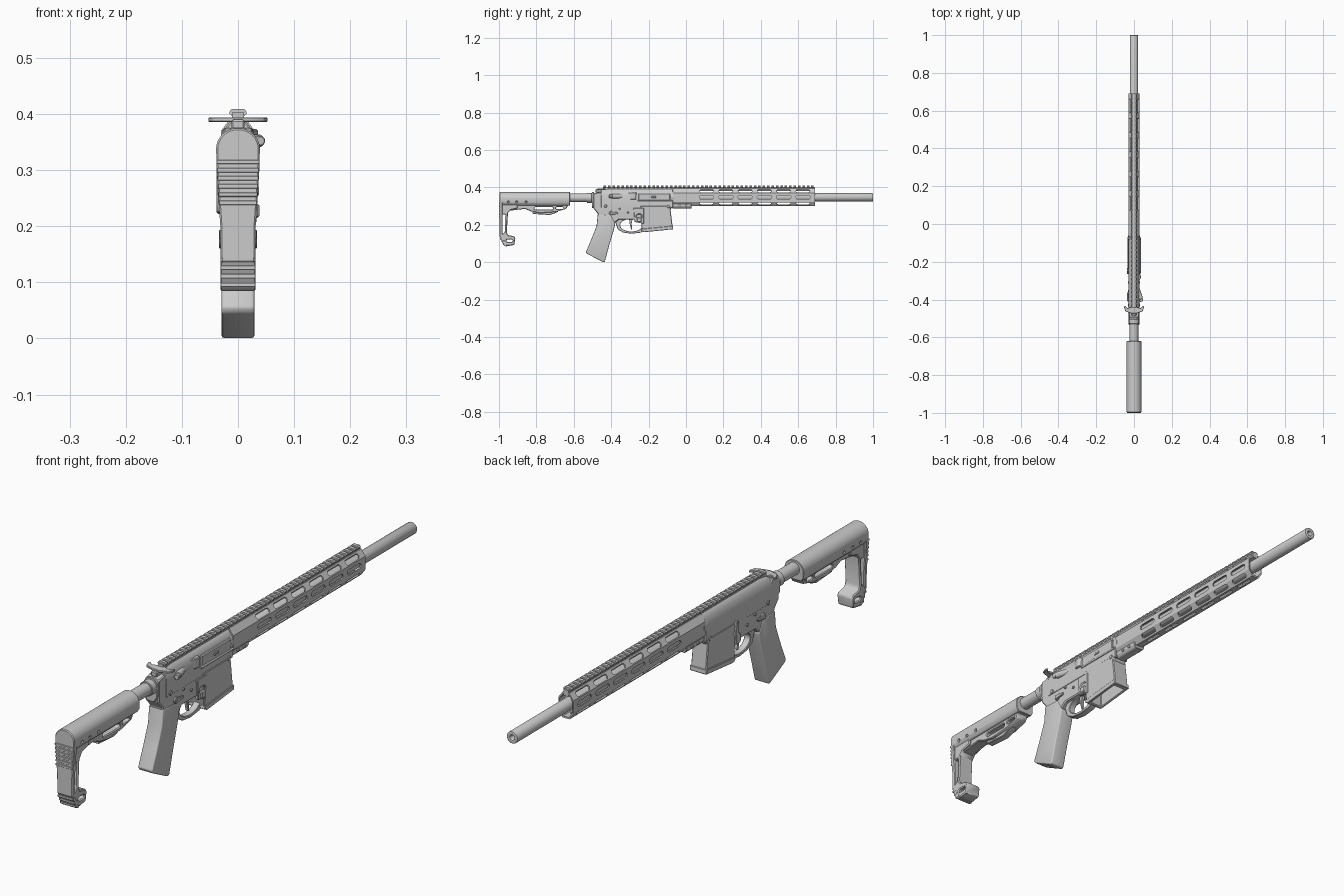
import bpy, bmesh, math
from mathutils import Matrix, Vector

if "Cube" in bpy.data.objects:
    bpy.data.objects.remove(bpy.data.objects["Cube"])

AX = {'x': lambda a, b, t: (t, a, b), 'y': lambda a, b, t: (a, t, b), 'z': lambda a, b, t: (a, b, t)}

def prism_into(bm, pts, axis, lo, hi, mat=Matrix()):
    f = AX[axis]
    A = [bm.verts.new(mat @ Vector(f(p[0], p[1], lo))) for p in pts]
    B = [bm.verts.new(mat @ Vector(f(p[0], p[1], hi))) for p in pts]
    bm.faces.new(A)
    bm.faces.new(B)
    n = len(pts)
    for i in range(n):
        bm.faces.new((A[i], A[(i + 1) % n], B[(i + 1) % n], B[i]))

def make(name, parts, bevel=0.0, cut=None, seg=1):
    """parts / cut: lists of (points, axis, lo, hi[, matrix]); cuts are applied, then a bevel."""
    def obj(nm, ps):
        bm = bmesh.new()
        for p in ps:
            prism_into(bm, *p)
        bmesh.ops.recalc_face_normals(bm, faces=bm.faces)
        me = bpy.data.meshes.new(nm)
        bm.to_mesh(me)
        bm.free()
        o = bpy.data.objects.new(nm, me)
        bpy.context.collection.objects.link(o)
        return o
    o = obj(name, parts)
    cutters = []
    for group in cut or []:
        c = obj('cutter', group)
        c.hide_render = True
        cutters.append(c)
        m = o.modifiers.new('cut', 'BOOLEAN')
        m.operation, m.solver, m.object = 'DIFFERENCE', 'EXACT', c
    if bevel:
        m = o.modifiers.new('bevel', 'BEVEL')
        m.width, m.segments, m.limit_method, m.angle_limit = bevel, seg, 'ANGLE', math.radians(35)
    me = bpy.data.meshes.new_from_object(o.evaluated_get(bpy.context.evaluated_depsgraph_get()))
    o.modifiers.clear()
    o.data = me
    me.name = name
    for c in cutters:
        bpy.data.objects.remove(c)
    me.polygons.foreach_set('use_smooth', [True] * len(me.polygons))
    me.set_sharp_from_angle(angle=math.radians(32))
    return o

def mirror(pts):
    return pts + [(-x, z) for x, z in reversed(pts)]

def circ(a, b, r, r2=None, n=32):
    r2 = r2 or r
    return [(a + r * math.cos(2 * math.pi * i / n), b + r2 * math.sin(2 * math.pi * i / n)) for i in range(n)]

def rect(a0, a1, b0, b1):
    return [(a0, b0), (a1, b0), (a1, b1), (a0, b1)]

def stadium(a, b, length, h, n=6):
    out = []
    for s, start in ((1, -90), (-1, 90)):
        for i in range(n + 1):
            t = math.radians(start + 180 * i / n)
            out.append((a + s * (length / 2 - h) + h * math.cos(t), b + h * math.sin(t)))
    return out

ZC = 0.347

# barrel with bored muzzle
make('barrel', [(circ(0, ZC, .022), 'y', -.1, 1.0)], .003, [[(circ(0, ZC, .009), 'y', .9, 1.1)]], 2)

# slotted octagonal handguard
outer = mirror([(.013, .393), (.03, .37), (.03, .322), (.014, .299)])
inner = [(x * .85, ZC + (z - ZC) * .87) for x, z in outer]
slots = []
for ang, h, r0, L in ((0, .010, .02, .078), (57, .009, .030, .075), (-57, .008, .030, .075), (-90, .005, .032, .07)):
    for a in {ang, 180 - ang}:
        M = Matrix.Translation((0, 0, ZC)) @ Matrix.Rotation(math.radians(-a), 4, 'Y')
        slots += [(stadium(.11 + .103 * i, 0, L, h), 'x', r0, .07, M) for i in range(6)]
make('handguard', [(outer, 'y', -.07, .69)], 0, [[(inner, 'y', -.2, .8)], slots])
make('handguard_clamp', [(mirror([(.022, .315), (.024, .30), (.016, .288)]), 'y', -.075, .03)], .002)
for i, y in enumerate((-.035, .0)):
    make('clamp_screw_%d' % i, [(circ(y, .303, .006, n=16), 'x', -.027, .027)], .001)

# top rail: base plus repeated teeth
tooth = mirror([(.011, .409), (.0155, .404), (.0155, .401), (.010, .395)])
make('rail_base', [(rect(-.0105, .0105, .38, .4025), 'y', -.445, .69)])
make('rail_teeth', [(tooth, 'y', -.44 + .0236 * i, -.4265 + .0236 * i) for i in range(48)])

# upper receiver with ejection port details
up = mirror([(.011, .392), (.022, .376), (.029, .355), (.029, .29)])
make('upper_receiver', [(up, 'y', -.455, -.07)], .003)
make('receiver_ring', [(circ(0, ZC, .031, .036), 'y', -.085, -.06)], .002)
make('port_cover', [(rect(-.255, -.085, .328, .368), 'x', .02, .033)], .003)
make('port_hinge', [(circ(.032, .327, .004, n=12), 'y', -.26, -.075)])
make('port_latch', [(rect(-.185, -.16, .343, .353), 'x', .03, .036)], .002)
make('shell_deflector', [([(.02, -.262), (.036, -.27), (.036, -.285), (.02, -.32)], 'z', .335, .373)], .003)
M = Matrix.Translation((.027, -.37, .352)) @ Matrix.Rotation(math.radians(18), 4, 'Z')
make('assist_housing', [(circ(0, 0, .012, n=20), 'y', -.03, .06, M)], .002)
make('assist_button', [(circ(0, 0, .009, n=20), 'y', -.043, -.028, M)], .002)

# charging handle with swept wings
wing = [(.010, -.40), (.014, -.440), (.035, -.446), (.050, -.432), (.053, -.440), (.046, -.462), (.012, -.474)]
make('charging_handle', [(mirror(wing), 'z', .386, .394)], .0015)
make('charging_handle_stem', [(rect(-.012, .012, .372, .39), 'y', -.485, -.42)], .003)

# lower receiver and hollow flared magazine well
low = [(-.495, .368), (-.455, .376), (-.435, .335), (-.25, .33), (-.24, .312), (-.075, .312), (-.08, .28),
       (-.2, .228), (-.36, .228), (-.385, .205), (-.47, .212), (-.472, .26), (-.495, .287)]
make('lower_receiver', [(low, 'x', -.0275, .0275)], .004)
well = [(-.245, .30), (-.085, .30), (-.07, .178), (-.225, .162), (-.236, .17)]
cavity = [(-.215, .265), (-.098, .265), (-.08, .14), (-.216, .14)]
make('magazine_well', [(well, 'x', -.031, .031)], .003, [[(cavity, 'x', -.024, .024)]])
lip = [(-.236, .178), (-.0695, .194), (-.068, .176), (-.225, .160), (-.238, .168)]
make('magazine_well_lip', [(lip, 'x', -.034, .034)], .002, [[(cavity, 'x', -.024, .024)]])

# trigger and guard
guard = [(-.385, .235), (-.365, .175), (-.335, .158), (-.29, .152), (-.24, .158), (-.222, .17), (-.222, .235)]
make('trigger_guard', [(guard, 'x', -.013, .013)], .002, [[(circ(-.292, .198, .06, .034), 'x', -.1, .1)]])
make('trigger', [([(-.305, .235), (-.285, .235), (-.291, .205), (-.287, .175), (-.293, .174), (-.301, .205)],
                  'x', -.006, .006)], .0015)

# grip
grip = [(-.472, .255), (-.40, .25), (-.378, .205), (-.388, .165), (-.412, .085), (-.434, .003),
        (-.442, 0), (-.53, .045), (-.535, .055), (-.505, .125), (-.478, .195)]
make('grip', [(grip, 'x', -.029, .029)], .010, None, 3)

# pins and controls, both sides
for nm, y, z, r in (('rear_pin', -.43, .30, .008), ('front_pin', -.095, .298, .008),
                    ('trigger_pin', -.31, .265, .005), ('hammer_pin', -.355, .285, .005)):
    make(nm, [(circ(y, z, r, n=16), 'x', -.033, .033)], .0015)
make('selector_hub', [(circ(-.40, .262, .011, n=20), 'x', -.034, .034)], .002)
for s in (-1, 1):
    lever = [(-.405, .254), (-.365, .257), (-.362, .266), (-.405, .271)]
    make('selector_lever_' + ('left' if s < 0 else 'right'), [(lever, 'x', .030 * s, .037 * s)], .0015)
fence = [(-.28, .29), (-.225, .29), (-.225, .205), (-.275, .215)]
make('release_fence', [(fence, 'x', .02, .033)], .002, [[(stadium(-.25, .245, .034, .012), 'x', .029, .05)]])
make('magazine_release', [(rect(-.262, -.238, .215, .24), 'x', .02, .038)], .003)
bolt = [(-.262, .225), (-.236, .222), (-.232, .265), (-.24, .305), (-.25, .305), (-.252, .262), (-.265, .25)]
make('bolt_catch', [(bolt, 'x', -.038, -.02)], .002)

# buffer tube, nut and end plate
make('buffer_tube', [(circ(0, .344, .0225), 'y', -.97, -.47)])
make('buffer_nut', [(circ(0, .344, .027, n=24), 'y', -.53, -.503)], .002)
make('end_plate', [(mirror([(.012, .376), (.026, .36), (.026, .31), (.014, .29)]), 'y', -.503, -.493)], .001)

# stock body: domed sleeve around the tube, with lower keel
dome = [(.039 * math.cos(t), .338 + .037 * math.sin(t)) for t in [math.pi / 2 * (1 - i / 8) for i in range(1, 9)]]
sleeve = mirror(dome + [(.038, .318), (.030, .304)])
make('stock_sleeve', [(sleeve, 'y', -.985, -.62)], .002,
     [[(circ(y, .322, .005, n=12), 'x', s * .034, s * .06) for y in (-.95, -.905, -.855) for s in (-1, 1)]])
keel = [(-.985, .32), (-.645, .32), (-.63, .305), (-.64, .285), (-.70, .268), (-.78, .262), (-.83, .272),
        (-.86, .285), (-.985, .27)]
make('stock_keel', [(keel, 'x', -.023, .023)], .003,
     [[(stadium(-.76, .288, .1, .007), 'x', -.1, .1), (stadium(-.675, .29, .04, .006), 'x', -.1, .1)]])
make('stock_lever', [([(-.82, .27), (-.68, .272), (-.70, .262), (-.73, .252), (-.82, .258)], 'x', -.014, .014)], .002)
make('stock_lever_pin', [(circ(-.655, .298, .006, n=16), 'x', -.026, .026)], .001)

# butt strut with openings, pad and grip ridges
strut = [(-.992, .32), (-.90, .32), (-.90, .288), (-.94, .278), (-.952, .262), (-.958, .16), (-.952, .145),
         (-.918, .138), (-.912, .128), (-.918, .092), (-.955, .086), (-.972, .10), (-.992, .135)]
make('butt_strut', [(strut, 'x', -.031, .031)], .004,
     [[([(-.982, .255), (-.966, .255), (-.969, .16), (-.982, .15)], 'x', -.1, .1),
       (stadium(-.943, .115, .034, .006), 'x', -.1, .1)]])
pad = mirror(dome + [(.038, .30), (.035, .25), (.0315, .20), (.031, .135)])
make('butt_pad', [(pad, 'y', -.997, -.98)], .003)
toe = [(-.997, .145), (-.985, .145), (-.962, .098), (-.955, .085), (-.968, .085), (-.98, .10)]
make('butt_toe', [(toe, 'x', -.031, .031)], .002)
for i in range(6):
    z = .238 + .0145 * i
    w = .034 + .004 * i / 5
    make('pad_ridge_%d' % i, [(rect(-w, w, z, z + .008), 'y', -1.0, -.985)], .001)
for i in range(3):
    z = .092 + .015 * i
    y = -.978 - .008 * i
    make('toe_ridge_%d' % i, [(rect(-.0315, .0315, z, z + .008), 'y', y, y + .02)], .001)
